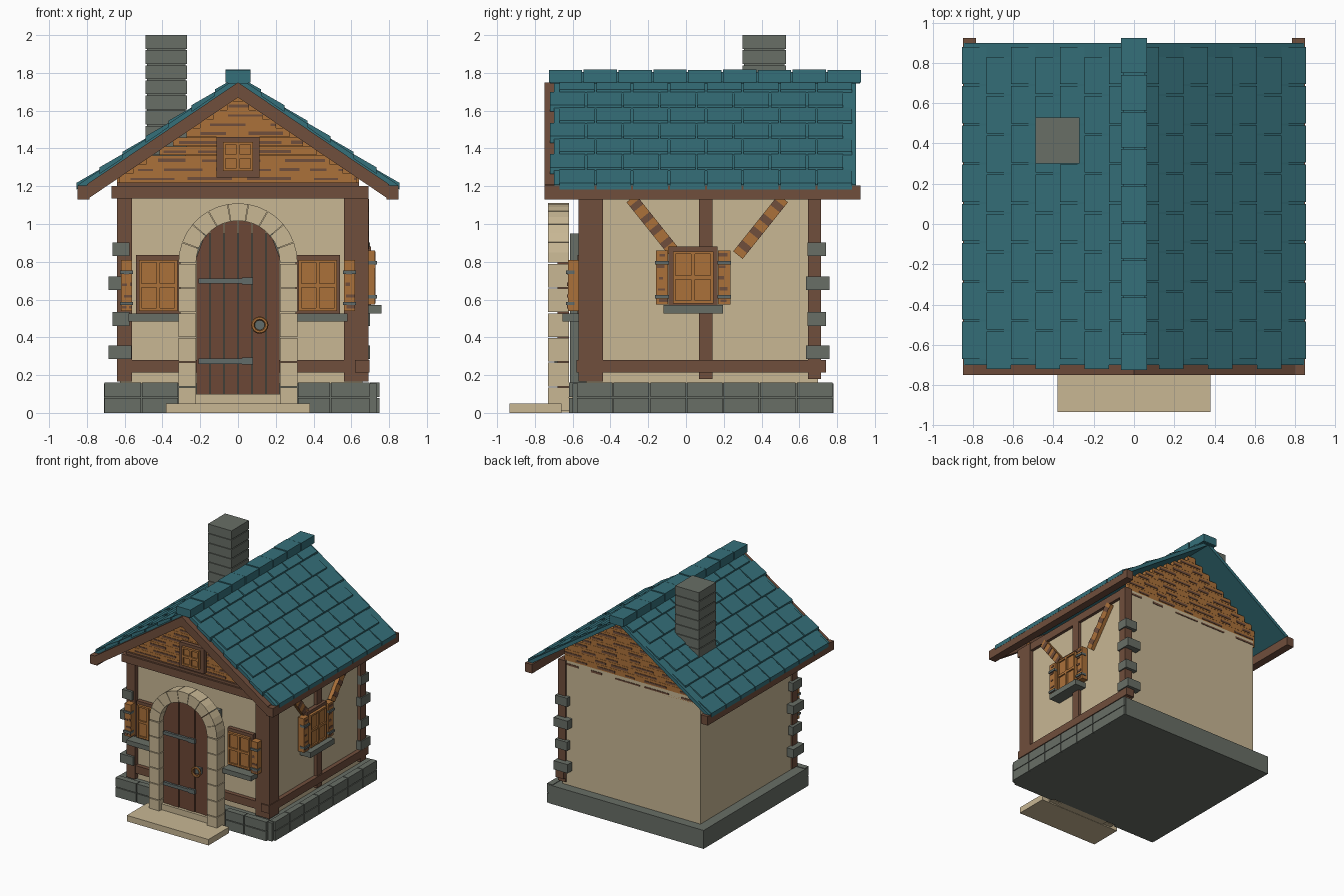
import bpy, bmesh, math, random

if "Cube" in bpy.data.objects:
    bpy.data.objects.remove(bpy.data.objects["Cube"])
random.seed(4)


def srgb(r, g, b):
    lin = lambda c: ((c / 255 + 0.055) / 1.055) ** 2.4
    return (lin(r), lin(g), lin(b), 1)


def material(name, *rgb):
    m = bpy.data.materials.new(name)
    m.diffuse_color = srgb(*rgb)
    m.use_nodes = True
    m.node_tree.nodes["Principled BSDF"].inputs["Base Color"].default_value = m.diffuse_color
    return m


PLASTER = material("plaster", 200, 183, 148)
ORANGE = material("light_wood", 171, 113, 58)
BROWN = material("dark_wood", 112, 78, 60)
DOOR = material("door_wood", 108, 71, 54)
STONE = material("grey_stone", 104, 110, 102)
IRON = material("iron", 98, 108, 106)
TEAL = material("teal_tile", 53, 112, 122)


class Part:
    """Collects prisms and boxes into one named object."""
    def __init__(self, name, mat):
        self.name, self.mat, self.bm = name, mat, bmesh.new()

    def prism(self, pts, a, b, axis='y'):
        put = (lambda u, v, t: (u, t, v)) if axis == 'y' else (lambda u, v, t: (t, u, v))
        lo = [self.bm.verts.new(put(u, v, a)) for u, v in pts]
        hi = [self.bm.verts.new(put(u, v, b)) for u, v in pts]
        self.bm.faces.new(lo)
        self.bm.faces.new(hi[::-1])
        n = len(pts)
        for i in range(n):
            j = (i + 1) % n
            self.bm.faces.new((lo[i], hi[i], hi[j], lo[j]))

    def box(self, x0, x1, y0, y1, z0, z1):
        self.prism([(x0, z0), (x1, z0), (x1, z1), (x0, z1)], y0, y1)

    def panel(self, axis, u0, u1, t0, t1, z0, z1):
        self.prism([(u0, z0), (u1, z0), (u1, z1), (u0, z1)], t0, t1, axis)

    def done(self):
        bmesh.ops.recalc_face_normals(self.bm, faces=self.bm.faces)
        me = bpy.data.meshes.new(self.name)
        self.bm.to_mesh(me)
        self.bm.free()
        me.materials.append(self.mat)
        ob = bpy.data.objects.new(self.name, me)
        bpy.context.collection.objects.link(ob)
        return ob


def single_box(name, mat, *dims):
    p = Part(name, mat)
    p.box(*dims)
    p.done()


grain = Part("wood_grain", BROWN)


def streaks(axis, u0, u1, t, out, z0, z1, step=0.05, length=0.16):
    """Thin broken dark bands on a light wood face."""
    z = z0 + step * 0.2
    while z + 0.02 < z1:
        u = u0 + random.uniform(0, length * 0.4)
        while u < u1 - 0.01:
            e = min(u1, u + random.uniform(0.4, 1.2) * length)
            grain.panel(axis, u, e, t, t + out * 0.004, z, z + random.uniform(0.011, 0.019))
            u = e + random.uniform(0.2, 0.7) * length
        z += step


# Foundation, walls, doorstep
single_box("foundation", STONE, -0.71, 0.735, -0.60, 0.78, 0, 0.155)
single_box("walls", PLASTER, -0.625, 0.66, -0.53, 0.70, 0.15, 1.20)
single_box("doorstep", PLASTER, -0.38, 0.38, -0.935, -0.66, 0, 0.05)
single_box("threshold", PLASTER, -0.23, 0.23, -0.70, -0.55, 0.002, 0.10)
blocks = Part("foundation_blocks", STONE)
for z0, z1 in ((0, 0.078), (0.084, 0.16)):
    for i in range(7):
        y = -0.58 + i * 0.194
        blocks.box(0.70, 0.75, y + 0.003, y + 0.191, z0, z1)
    for a, b in ((-0.71, -0.51), (-0.51, -0.315), (0.315, 0.49), (0.49, 0.70)):
        blocks.box(a + 0.003, b - 0.003, -0.62, -0.57, z0, z1)
blocks.done()

# Timber frame
frame = Part("timber_frame", BROWN)
frame.box(-0.64, -0.56, -0.57, -0.50, 0.165, 1.20)
frame.box(0.56, 0.62, -0.57, -0.50, 0.165, 1.20)
frame.box(0.615, 0.69, -0.57, -0.44, 0.165, 1.20)
frame.box(0.62, 0.69, 0.645, 0.715, 0.18, 1.20)
frame.box(0.62, 0.685, 0.07, 0.14, 0.18, 1.20)
frame.box(-0.60, 0.60, -0.565, -0.50, 0.215, 0.28)
frame.box(0.62, 0.695, -0.58, 0.74, 0.215, 0.28)
frame.box(-0.67, 0.69, -0.59, -0.50, 1.135, 1.20)
frame.box(-0.64, 0.64, -0.575, -0.50, 1.20, 1.22)
frame.box(0.62, 0.685, -0.55, 0.71, 1.135, 1.20)
frame.done()

# Corner stones on the front-left and back-right corners
quoins = Part("corner_stones", STONE)
for i, z in enumerate((0.285, 0.46, 0.65, 0.83)):
    w = 0.02 if i % 2 == 0 else 0
    quoins.box(-0.665 - w, -0.575 + w * 0.5, -0.59, -0.47 + w, z, z + 0.073)
    quoins.box(0.59 - w, 0.70, 0.643 - w * 0.4, 0.74 + w, z, z + 0.073)
quoins.done()

# Door surround: jamb stones and arch stones
SPRING, R0, R1 = 0.795, 0.222, 0.315
arch = Part("door_arch", PLASTER)
for s in (-1, 1):
    for i in range(6):
        h = (SPRING - 0.01) / 6
        arch.box(s * R0, s * R1, -0.73, -0.62, 0.01 + i * h, 0.01 + (i + 1) * h - 0.006)
for i in range(9):
    a0, a1 = (math.pi * (i + k) / 9 for k in (0.015, 0.985))
    ring = [(R1, a0), (R1, (a0 + a1) / 2), (R1, a1), (R0, a1), (R0, (a0 + a1) / 2), (R0, a0)]
    arch.prism([(r * math.cos(a), SPRING + r * math.sin(a)) for r, a in ring], -0.73, -0.62)
arch.done()

# Door planks, hinges, ring handle
single_box("door_backing", STONE, -0.22, 0.22, -0.615, -0.53, 0.10, 0.95)
door = Part("door", DOOR)
for i in range(6):
    x0, x1 = -0.222 + i * 0.074 + 0.002, -0.222 + (i + 1) * 0.074 - 0.002
    top = [(x, SPRING + math.sqrt(max(0, R0 ** 2 - x * x))) for x in (x1, (x0 + x1) / 2, x0)]
    door.prism([(x0, 0.10), (x1, 0.10)] + top, -0.675 - 0.004 * (i % 2), -0.62)
door.done()
hinges = Part("door_hinges", IRON)
for z in (0.26, 0.685):
    hinges.box(-0.21, 0.07, -0.695, -0.67, z, z + 0.027)
    hinges.box(0.02, 0.08, -0.695, -0.67, z - 0.005, z + 0.032)
hinges.box(0.09, 0.14, -0.70, -0.67, 0.44, 0.49)
hinges.done()
bpy.ops.mesh.primitive_torus_add(location=(0.115, -0.722, 0.465), rotation=(math.pi / 2, 0, 0),
                                 major_segments=16, minor_segments=6,
                                 major_radius=0.036, minor_radius=0.01)
handle = bpy.context.object
handle.name = "door_handle"
handle.data.materials.append(ORANGE)

# Windows: panes in a 2 x 2 grid, bars, shutters, straps, sills
panes, bars = Part("window_panes", ORANGE), Part("window_frames", BROWN)
shutters, straps = Part("shutters", ORANGE), Part("shutter_straps", IRON)
sills = Part("window_sills", STONE)


def window(axis, u0, u1, t, out, z0, z1, rim, depth=0.03):
    def P(part, a, b, d0, d1, c, d):
        part.panel(axis, a, b, t + out * d0, t + out * d1, c, d)
    P(bars, u0 - rim, u1 + rim, -0.02, depth * 0.5, z0 - rim, z1 + 0.025)
    um, zm, g = (u0 + u1) / 2, (z0 + z1) / 2, 0.006
    P(panes, u0, u1, 0, depth * 0.8, z0, z1)
    for a, b in ((u0, u0 + 0.015), (um - 0.01, um + 0.01), (u1 - 0.015, u1)):
        P(panes, a, b, 0, depth + 0.008, z0, z1)
    for c, d in ((z0, z0 + 0.015), (zm - 0.01, zm + 0.01), (z1 - 0.015, z1)):
        P(panes, u0, u1, 0, depth + 0.006, c, d)


def shutter(axis, u0, u1, t, out, z0, z1):
    shutters.panel(axis, u0, u1, t - out * 0.02, t + out * 0.035, z0, z1)
    streaks(axis, u0, u1, t + out * 0.035, out, z0, z1, 0.06, 0.05)
    for z in (z0 + 0.03, z1 - 0.075):
        straps.panel(axis, u0 - 0.004, u1 + 0.004, t, t + out * 0.045, z, z + 0.018)


for s in (-1, 1):
    a, b = sorted((s * 0.32, s * 0.525))
    window('y', a, b, -0.56, -1, 0.54, 0.81, 0.015)
    a, b = sorted((s * 0.56, s * 0.62))
    shutter('y', a, b, -0.59, -1, 0.54, 0.81)
    a, b = sorted((s * 0.315, s * 0.58))
    sills.box(a, b, -0.655, -0.52, 0.485, 0.525)
window('x', -0.07, 0.145, 0.69, 1, 0.58, 0.855, 0.022)
shutter('x', -0.16, -0.095, 0.69, 1, 0.575, 0.86)
shutter('x', 0.17, 0.235, 0.69, 1, 0.575, 0.86)
sills.box(0.65, 0.76, -0.12, 0.195, 0.525, 0.57)
window('y', -0.08, 0.08, -0.60, -1, 1.28, 1.435, 0.033)
for p in (panes, bars, shutters, straps, sills):
    p.done()

# Diagonal braces on the right wall, with dark bands
braces = Part("wall_braces", ORANGE)
for (y0, z0), (y1, z1) in (((-0.29, 1.135), (-0.07, 0.86)), ((0.515, 1.135), (0.275, 0.835))):
    d = math.hypot(y1 - y0, z1 - z0)
    ny, nz = -(z1 - z0) / d * 0.032, (y1 - y0) / d * 0.032

    def strip(part, f0, f1, x0, x1):
        c = [(y0 + (y1 - y0) * f, z0 + (z1 - z0) * f) for f in (f0, f1)]
        part.prism([(c[0][0] - ny, c[0][1] - nz), (c[0][0] + ny, c[0][1] + nz),
                    (c[1][0] + ny, c[1][1] + nz), (c[1][0] - ny, c[1][1] - nz)], x0, x1, 'x')
    strip(braces, 0, 1, 0.65, 0.69)
    for f in (0.08, 0.33, 0.55, 0.8):
        strip(grain, f, f + 0.1, 0.69, 0.694)
braces.done()

# Gable planks, stepped under the roof slope
SLOPE, TOP = 0.675, 1.795
roof_z = lambda x: TOP - SLOPE * abs(x)
gables = Part("gable_planks", ORANGE)
for y, out, z, apex in ((-0.56, -1, 1.22, 1.668), (0.70, 1, 1.15, 1.73)):
    while z < apex - 0.03:
        h = min((apex - z - 0.024) / SLOPE, 0.64)
        if h > 0.01:
            gables.panel('y', -h, h, y - out * 0.04, y, z, z + 0.047)
            streaks('y', -h, h, y, out, z, z + 0.045, 0.06, 0.2)
        z += 0.048
gables.done()
grain.done()

# Roof: slab, staggered tiles, ridge caps, barge boards, eave beams
slab, tiles = Part("roof_slab", TEAL), Part("roof_tiles", TEAL)
barge, eaves = Part("barge_boards", BROWN), Part("eave_beams", BROWN)


def sloped(part, s, xa, xb, top_a, top_b, bottom, y0, y1):
    part.prism([(s * xa, roof_z(xa) - bottom), (s * xb, roof_z(xb) - bottom),
                (s * xb, roof_z(xb) - top_b), (s * xa, roof_z(xa) - top_a)], y0, y1)


for s in (-1, 1):
    sloped(slab, s, 0, 0.845, 0.016, 0.016, 0.05, -0.70, 0.90)
    for k in range(7):
        xb = 0.855 - k * 0.122
        start = -0.675 if k % 2 == 0 else -0.725
        for i in range(8):
            y = start + i * 0.195
            sloped(tiles, s, max(0, xb - 0.122), xb, 0.012, 0, 0.035, y + 0.005, y + 0.19)
    sloped(barge, s, 0, 0.80, 0.045, 0.045, 0.125, -0.75, -0.69)
    a, b = sorted((s * 0.785, s * 0.85))
    eaves.box(a, b, -0.75, 0.925, 1.13, 1.205)
for p in (slab, tiles, barge, eaves):
    p.done()
ridge = Part("ridge_caps", TEAL)
for i in range(9):
    y = -0.73 + i * 0.1844
    ridge.box(-0.065, 0.065, y + 0.004, y + 0.18, 1.75, 1.815 + 0.004 * (i % 2))
ridge.box(-0.055, 0.055, -0.72, 0.92, 1.745, 1.805)
ridge.done()

# Chimney courses
chimney = Part("chimney", STONE)
chimney.box(-0.482, -0.278, 0.308, 0.522, 1.35, 1.99)
for i in range(8):
    chimney.box(-0.49, -0.27, 0.30, 0.53, 1.36 + i * 0.08 + 0.007, 1.36 + (i + 1) * 0.08)
chimney.done()
